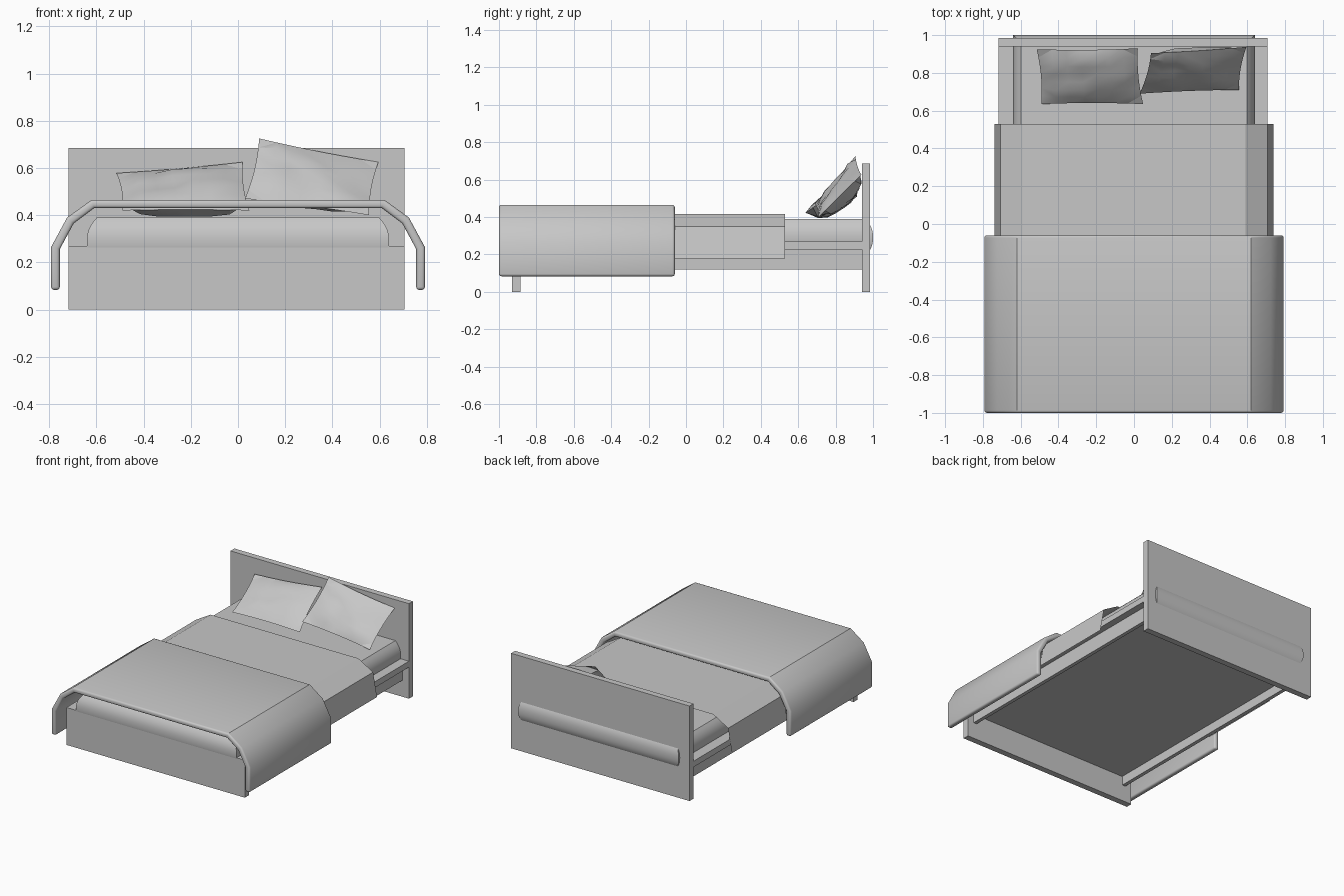
import bpy, bmesh, math, random
from mathutils import Vector

cube = bpy.data.objects.get("Cube")
if cube:
    bpy.data.objects.remove(cube, do_unlink=True)
random.seed(4)

grey = bpy.data.materials.new("plain_grey")
grey.use_nodes = True
grey.diffuse_color = (0.57, 0.57, 0.57, 1)
grey.node_tree.nodes["Principled BSDF"].inputs["Base Color"].default_value = (0.57, 0.57, 0.57, 1)


def finish(bm, name, smooth=None, closed=True):
    if closed:
        bmesh.ops.recalc_face_normals(bm, faces=bm.faces)
    mesh = bpy.data.meshes.new(name)
    bm.to_mesh(mesh)
    bm.free()
    mesh.materials.append(grey)
    obj = bpy.data.objects.new(name, mesh)
    bpy.context.collection.objects.link(obj)
    if smooth:
        bpy.ops.object.select_all(action='DESELECT')
        obj.select_set(True)
        bpy.context.view_layer.objects.active = obj
        bpy.ops.object.shade_smooth_by_angle(angle=math.radians(smooth))
    return obj


def box(name, x, y, z):
    """Box from (min, max) pairs."""
    bm = bmesh.new()
    bmesh.ops.create_cube(bm, size=1)
    for v in bm.verts:
        v.co = [lo + (c + 0.5) * (hi - lo) for c, (lo, hi) in zip(v.co, (x, y, z))]
    return finish(bm, name)


def mirrored(half):
    """Full cross-section from its +x half, listed bottom to top."""
    return half + [(-x, z) for x, z in reversed(half)]


# Frame: headboard, footboard, side rails with ledges, recessed panel
board_x = (-0.718, 0.706)
centre_x = sum(board_x) / 2
rail_y = (-0.885, 0.94)
box("headboard", board_x, (0.94, 0.985), (0, 0.685))
box("footboard", board_x, (-0.93, -0.885), (0, 0.27))
box("base_panel", (-0.64, 0.63), rail_y, (0.185, 0.227))
for side, sign in (("left", 1), ("right", -1)):
    for part, reach, z in (("rail", 0.662, (0.12, 0.227)), ("ledge", 0.712, (0.227, 0.27))):
        x = sorted((centre_x + sign * 0.635, centre_x + sign * reach))
        box(f"{side}_{part}", x, rail_y, z)

# Mattress: stacked rectangular rings with bulging sides
bm = bmesh.new()
rings = []
steps = 12
for i in range(steps + 1):
    t = 2 * i / steps - 1
    inset = 0.042 * abs(t) ** 2.4
    z = 0.29 + 0.1 * t
    x, front, back = 0.64 - inset, -0.932 + inset, 1.0 - inset
    rings.append([bm.verts.new((px, py, z)) for px, py in
                  ((-x, front), (x, front), (x, back), (-x, back))])
for low, high in zip(rings, rings[1:]):
    for k in range(4):
        j = (k + 1) % 4
        bm.faces.new((low[k], low[j], high[j], high[k]))
bm.faces.new(rings[0])
bm.faces.new(rings[-1])
finish(bm, "mattress", 30)

# Thin blanket draped over the mattress
bm = bmesh.new()
section = mirrored([(0.738, 0.177), (0.707, 0.348), (0.589, 0.416)])
rows = [[bm.verts.new((x, y, z)) for x, z in section] for y in (-0.1, 0.53)]
for i in range(len(section) - 1):
    bm.faces.new((rows[0][i], rows[1][i], rows[1][i + 1], rows[0][i + 1]))
finish(bm, "blanket", closed=False)

# Thick bedspread with rounded hem at the foot end
bm = bmesh.new()
outer = mirrored([(0.792, 0.083), (0.792, 0.265), (0.724, 0.39), (0.62, 0.465)])
inner = mirrored([(0.755, 0.083), (0.755, 0.256), (0.696, 0.365), (0.609, 0.43)])
ends = [[[bm.verts.new((x, y, z)) for x, z in line] for line in (outer, inner)]
        for y in (-1.0, -0.06)]
(fo, fi), (bo, bi) = ends
for i in range(len(outer) - 1):
    j = i + 1
    for quad in ((fo[i], fo[j], bo[j], bo[i]), (fi[i], fi[j], bi[j], bi[i]),
                 (fo[i], fo[j], fi[j], fi[i]), (bo[i], bo[j], bi[j], bi[i])):
        bm.faces.new(quad)
for k in (0, -1):
    bm.faces.new((fo[k], fi[k], bi[k], bo[k]))
bmesh.ops.recalc_face_normals(bm, faces=bm.faces)
hem = [e for e in bm.edges if e.calc_face_angle(0) > math.radians(60)]
bmesh.ops.bevel(bm, geom=hem, offset=0.013, segments=3, profile=0.5, affect='EDGES')
finish(bm, "bedspread", 31)


def pillow(name, corners, front_bulge, back_bulge, n=7):
    """Crumpled cushion between four corners: bottom -x, bottom +x, top +x, top -x."""
    a, b, c, d = map(Vector, corners)
    normal = (b - a).cross(d - a).normalized()
    centre = (a + b + c + d) / 4
    bm = bmesh.new()
    for bulge in (front_bulge, -back_bulge):
        grid = []
        for i in range(n + 1):
            row = []
            for j in range(n + 1):
                s, t = j / n, i / n
                u, v = 2 * s - 1, 2 * t - 1
                p = a.lerp(b, s).lerp(d.lerp(c, s), t)
                # Slightly sagging edges between the pointed corners
                edge = max(abs(u), abs(v))
                p = p.lerp(centre, 0.04 * edge * (1 - min(abs(u), abs(v)) ** 2))
                depth = max(0, (1 - u * u) * (1 - v * v)) ** 0.35
                if depth > 0:
                    p += normal * (bulge * depth + random.uniform(-0.007, 0.007))
                # Rest on the mattress, clear of the headboard
                p.z = max(p.z, 0.394)
                p.y = min(p.y, 0.938)
                row.append(bm.verts.new(p))
            grid.append(row)
        for i in range(n):
            for j in range(n):
                bm.faces.new((grid[i][j], grid[i][j + 1], grid[i + 1][j + 1], grid[i + 1][j]))
    bmesh.ops.remove_doubles(bm, verts=bm.verts, dist=0.0005)
    bmesh.ops.triangulate(bm, faces=bm.faces)
    finish(bm, name, 28)


# Pillows leaning on the headboard
pillow("right_pillow", [(-0.49, 0.635, 0.42), (0.048, 0.635, 0.42),
                        (0.02, 0.93, 0.625), (-0.515, 0.925, 0.578)], 0.025, 0.085)
pillow("left_pillow", [(0.03, 0.69, 0.47), (0.555, 0.71, 0.40),
                       (0.595, 0.938, 0.625), (0.09, 0.905, 0.725)], 0.02, 0.085)
